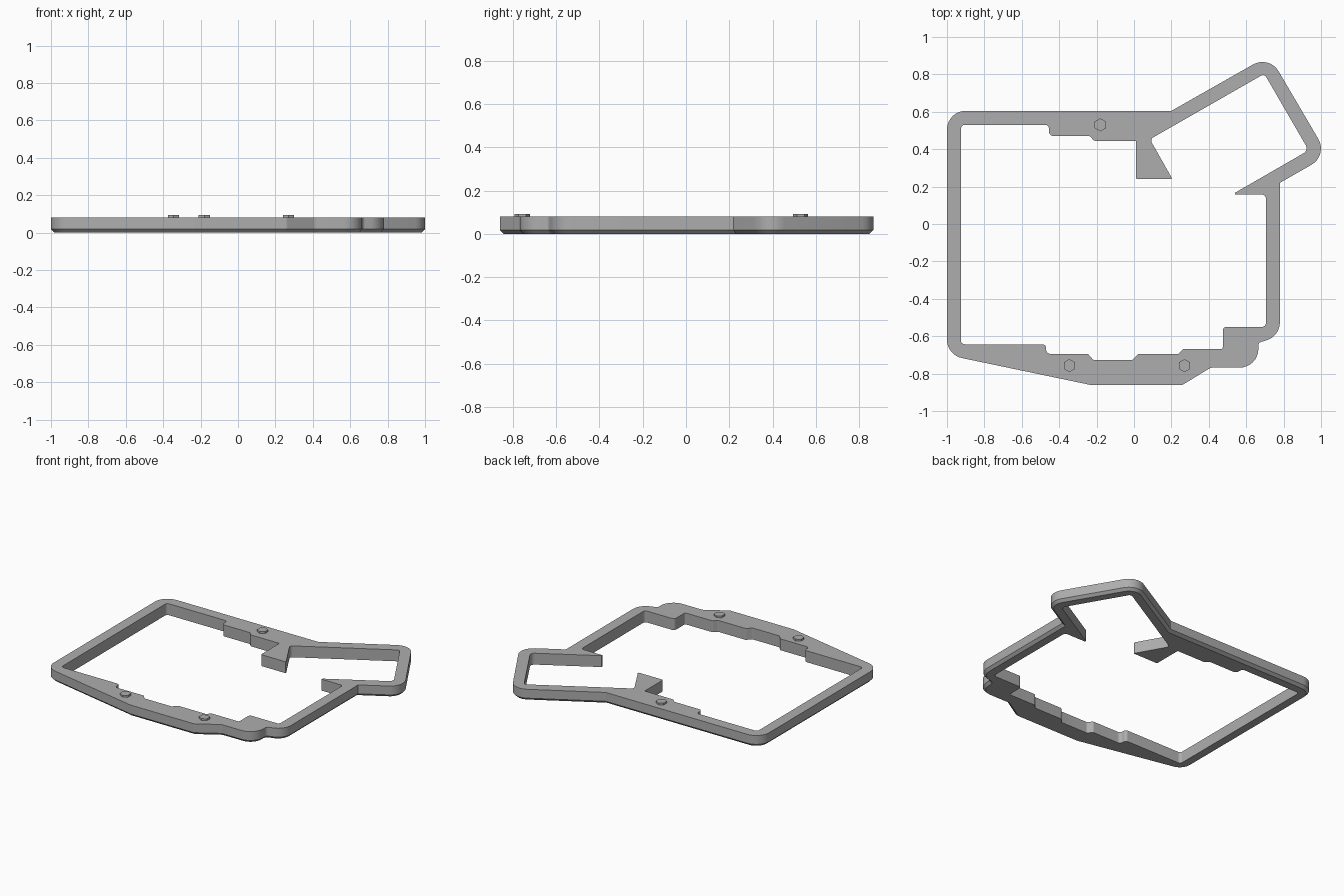
import bpy
import bmesh
import math
from mathutils import Vector

cube = bpy.data.objects.get("Cube")
if cube:
    bpy.data.objects.remove(cube, do_unlink=True)

TOP = 0.08
CHAMFER = 0.018

grey = bpy.data.materials.new("plain grey")
grey.use_nodes = True
colour = (0.42, 0.42, 0.42, 1)
grey.diffuse_color = colour
grey.node_tree.nodes["Principled BSDF"].inputs["Base Color"].default_value = colour


def rounded(corners, steps=8):
    """Outline with each (x, y, radius) corner filleted; no radius means sharp."""
    out = []
    for i, corner in enumerate(corners):
        p = Vector(corner[:2])
        if len(corner) < 3:
            out.append(p)
            continue
        a = (Vector(corners[i - 1][:2]) - p).normalized()
        b = (Vector(corners[(i + 1) % len(corners)][:2]) - p).normalized()
        half = a.angle(b) / 2
        r = corner[2]
        centre = p + (a + b).normalized() * (r / math.sin(half))
        start = p + a * (r / math.tan(half)) - centre
        end = p + b * (r / math.tan(half)) - centre
        sweep = start.angle(end)
        for k in range(steps + 1):
            t = k / steps
            w = (math.sin((1 - t) * sweep) * start + math.sin(t * sweep) * end)
            out.append(centre + w / math.sin(sweep))
    return out


def inset(points, d):
    """Mitred inward offset of a clockwise outline."""
    out = []
    for i, p in enumerate(points):
        a = (p - points[i - 1]).normalized()
        b = (points[(i + 1) % len(points)] - p).normalized()
        na, nb = Vector((a.y, -a.x)), Vector((b.y, -b.x))
        out.append(p + (na + nb) * (d / (1 + na.dot(nb))))
    return out


def finish(bm, name):
    bmesh.ops.recalc_face_normals(bm, faces=bm.faces[:])
    mesh = bpy.data.meshes.new(name)
    bm.to_mesh(mesh)
    bm.free()
    mesh.materials.append(grey)
    obj = bpy.data.objects.new(name, mesh)
    bpy.context.collection.objects.link(obj)
    return obj


# Outer outline, clockwise from the back right corner
outer = rounded([
    (-1, .605, .1), (.2, .605), (.723, .902, .1), (1.037, .367, .1),
    (.78, .22), (.78, -.6, .1), (.665, -.635, .02), (.665, -.768, .1),
    (.41, -.768, .04), (.26, -.86, .02), (-.235, -.86, .03), (-1, -.7, .1)])

# Inner outline with stepped ledges and two pointed hooks
inner = rounded([
    (-.925, .53, .02), (-.455, .53, .02), (-.455, .47, .025),
    (-.235, .47, .015), (-.215, .445, .015), (.01, .445), (.01, .24, .01),
    (.2, .24), (.2, .25), (.085, .453, .02), (.697, .803, .02),
    (.934, .394, .03), (.54, .167), (.54, .157), (.705, .157, .02),
    (.705, -.55, .02), (.475, -.55, .02), (.475, -.668, .01),
    (.262, -.668, .015), (.238, -.695, .015), (.022, -.695, .015),
    (-.008, -.727, .015), (-.218, -.727, .015), (-.245, -.695, .015),
    (-.47, -.695, .025), (-.47, -.643, .02), (-.925, -.643, .02)])

# Frame: walls, chamfered lower rim and two flat caps
bm = bmesh.new()


def ring(points, z):
    return [bm.verts.new((p.x, p.y, z)) for p in points]


def bridge(low, high):
    for i in range(len(low)):
        bm.faces.new((low[i - 1], low[i], high[i], high[i - 1]))


def cap(*rings):
    edges = []
    for r in rings:
        for i in range(len(r)):
            edges.append(bm.edges.get((r[i - 1], r[i])))
    bmesh.ops.triangle_fill(bm, edges=edges, use_beauty=True)


outer_top = ring(outer, TOP)
outer_mid = ring(outer, CHAMFER)
outer_low = ring(inset(outer, CHAMFER), 0)
inner_top = ring(inner, TOP)
inner_low = ring(inner, 0)
bridge(outer_mid, outer_top)
bridge(outer_low, outer_mid)
bridge(inner_top, inner_low)
cap(outer_top, inner_top)
cap(outer_low, inner_low)
frame = finish(bm, "frame")
bpy.ops.object.select_all(action="DESELECT")
frame.select_set(True)
bpy.context.view_layer.objects.active = frame
bpy.ops.object.shade_smooth_by_angle(angle=math.radians(25))

# Hexagonal studs on the top face
studs = {"back_stud": (-.18, .53), "front_right_stud": (-.345, -.757),
         "front_left_stud": (.27, -.757)}
for name, (x, y) in studs.items():
    bm = bmesh.new()
    bmesh.ops.create_cone(bm, cap_ends=True, segments=6, radius1=.035,
                          radius2=.035, depth=.03)
    stud = finish(bm, name)
    stud.location = (x, y, TOP - .002)
